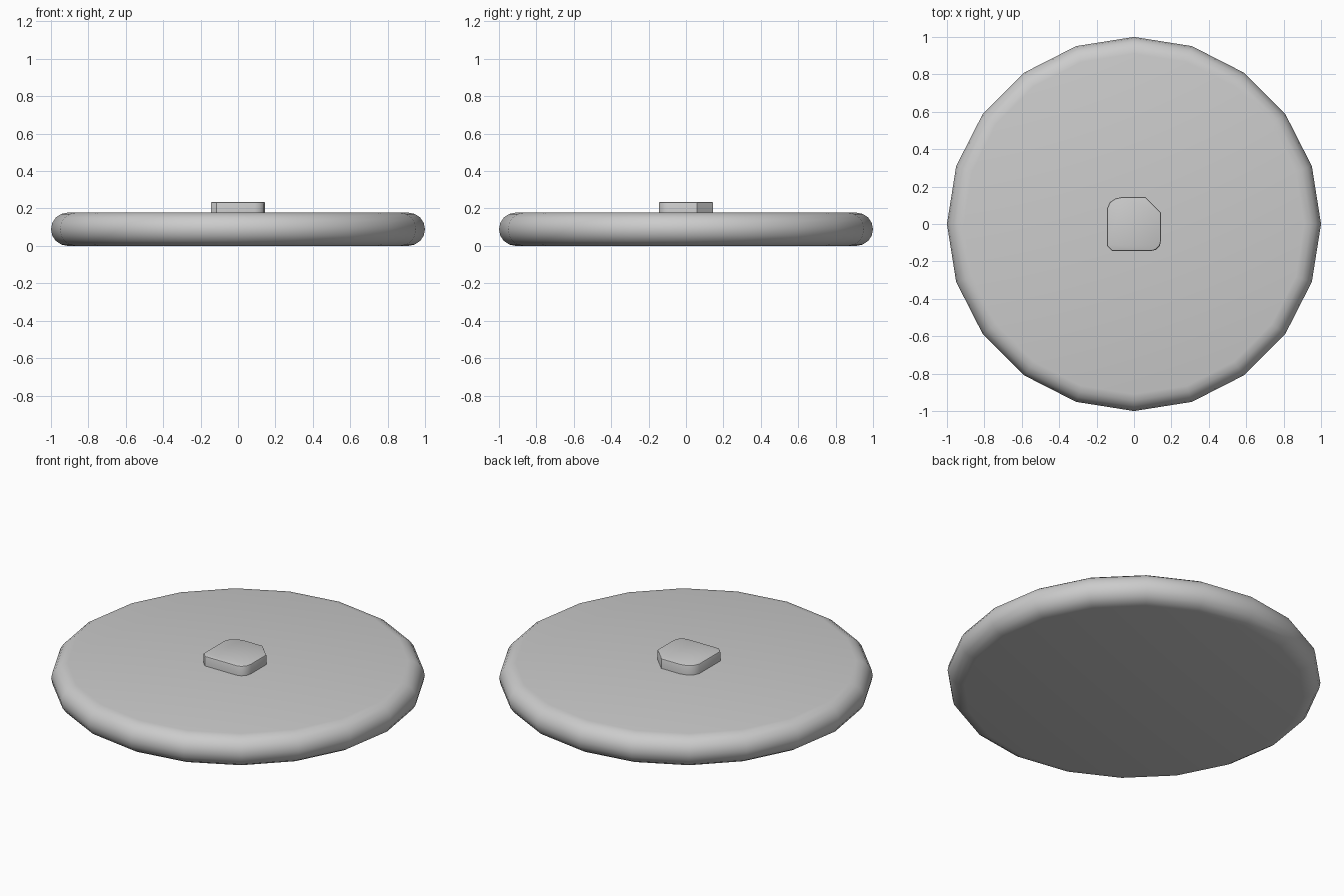
import bpy, bmesh, math

if "Cube" in bpy.data.objects:
    bpy.data.objects.remove(bpy.data.objects["Cube"])

grey = bpy.data.materials.new("light grey")
grey.diffuse_color = (0.6, 0.6, 0.6, 1)
grey.use_nodes = True
grey.node_tree.nodes["Principled BSDF"].inputs["Base Color"].default_value = grey.diffuse_color


def finish(name, bm, angle):
    bmesh.ops.recalc_face_normals(bm, faces=bm.faces)
    mesh = bpy.data.meshes.new(name)
    bm.to_mesh(mesh)
    bm.free()
    mesh.materials.append(grey)
    obj = bpy.data.objects.new(name, mesh)
    bpy.context.collection.objects.link(obj)
    bpy.ops.object.select_all(action='DESELECT')
    obj.select_set(True)
    bpy.context.view_layer.objects.active = obj
    bpy.ops.object.shade_smooth_by_angle(angle=math.radians(angle))
    return obj


# Round disc with a half-round rim, 20 sides
SIDES, STEPS = 20, 8
HALF, RIM = 0.089, 0.09
bm = bmesh.new()
rings = []
for j in range(STEPS + 1):
    t = math.pi * (j / STEPS - 0.5)
    r = 1 - RIM + RIM * math.cos(t)
    z = HALF + HALF * math.sin(t)
    rings.append([bm.verts.new((r * math.cos(a), r * math.sin(a), z))
                  for a in (2 * math.pi * i / SIDES for i in range(SIDES))])
for low, high in zip(rings, rings[1:]):
    for i in range(SIDES):
        k = (i + 1) % SIDES
        bm.faces.new((low[i], low[k], high[k], high[i]))
bm.faces.new(rings[0])
bm.faces.new(rings[-1])
finish("disc", bm, 40)

# Small block on top: two chamfered corners, two rounded ones
outline = [(-0.115, -0.145), (0.09, -0.145), (0.116, -0.138), (0.138, -0.116),
           (0.145, -0.085), (0.145, 0.06), (0.06, 0.145), (-0.06, 0.145),
           (-0.10, 0.136), (-0.13, 0.115), (-0.145, 0.08), (-0.145, -0.115)]
bm = bmesh.new()
base = bm.faces.new([bm.verts.new((x, y, 0.17)) for x, y in outline])
ext = bmesh.ops.extrude_face_region(bm, geom=[base])["geom"]
bmesh.ops.translate(bm, vec=(0, 0, 0.065),
                    verts=[v for v in ext if isinstance(v, bmesh.types.BMVert)])
# Soft top edge
top = [e for e in bm.edges if all(v.co.z > 0.2 for v in e.verts)]
bmesh.ops.bevel(bm, geom=top, offset=0.008, segments=2, profile=0.5, affect='EDGES')
finish("centre_block", bm, 35)
